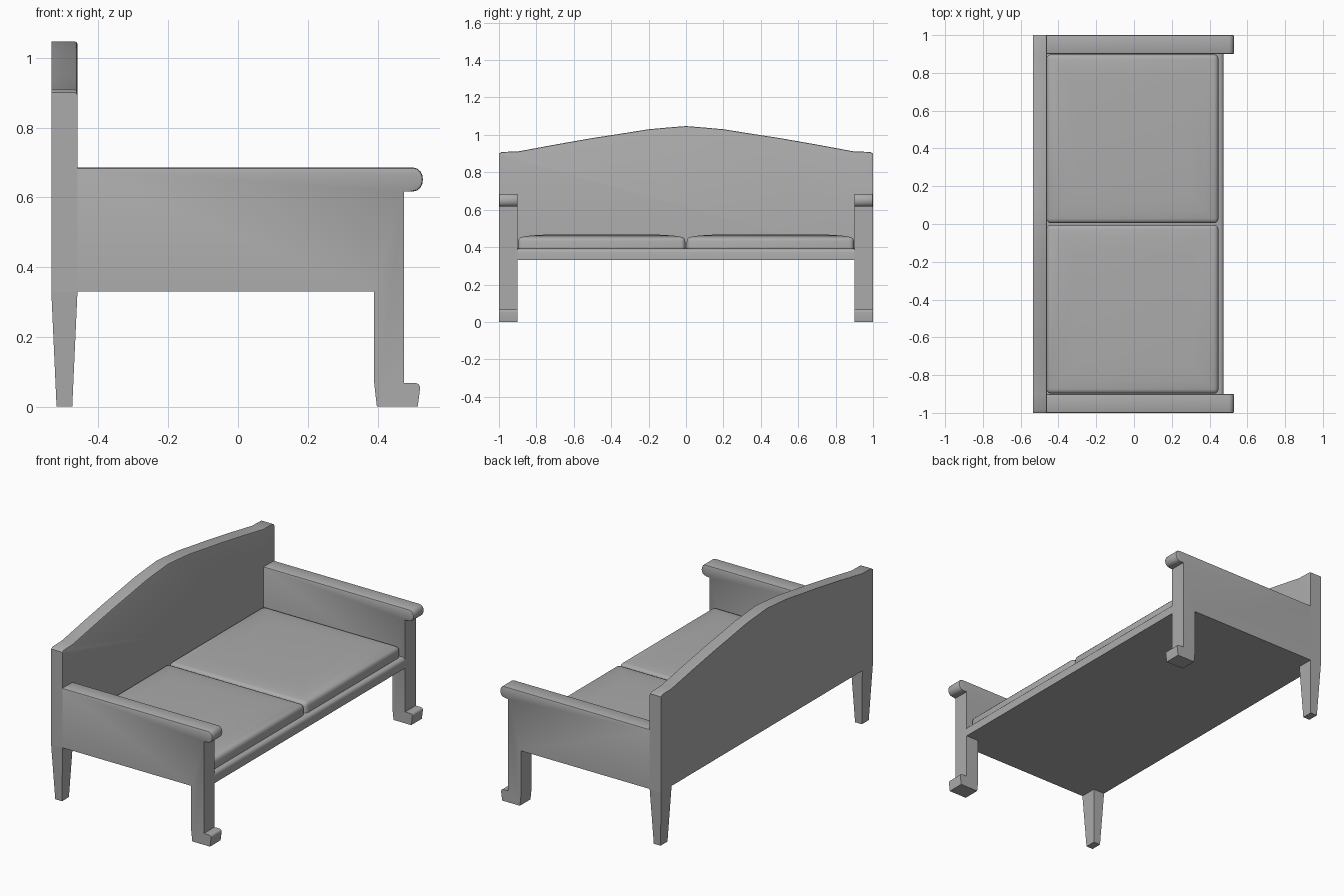
import bpy, bmesh, math
from mathutils import Vector

if "Cube" in bpy.data.objects:
    bpy.data.objects.remove(bpy.data.objects["Cube"])

grey = bpy.data.materials.new("grey")
grey.diffuse_color = (0.41, 0.41, 0.41, 1)
grey.use_nodes = True
grey.node_tree.nodes["Principled BSDF"].inputs["Base Color"].default_value = grey.diffuse_color


def finish(name, bm):
    bmesh.ops.recalc_face_normals(bm, faces=bm.faces)
    me = bpy.data.meshes.new(name)
    bm.to_mesh(me)
    bm.free()
    me.materials.append(grey)
    ob = bpy.data.objects.new(name, me)
    bpy.context.collection.objects.link(ob)
    bpy.ops.object.select_all(action='DESELECT')
    ob.select_set(True)
    bpy.context.view_layer.objects.active = ob
    bpy.ops.object.shade_smooth_by_angle(angle=math.radians(35))
    return ob


def extrude(points, offset):
    """Closed prism from a planar outline."""
    bm = bmesh.new()
    face = bm.faces.new([bm.verts.new(p) for p in points])
    res = bmesh.ops.extrude_face_region(bm, geom=[face], use_keep_orig=True)
    verts = [g for g in res['geom'] if isinstance(g, bmesh.types.BMVert)]
    bmesh.ops.translate(bm, verts=verts, vec=Vector(offset))
    bmesh.ops.recalc_face_normals(bm, faces=bm.faces)
    return bm


def box(x0, x1, y0, y1, z0, z1):
    return extrude([(x0, y0, z0), (x1, y0, z0), (x1, y1, z0), (x0, y1, z0)], (0, 0, z1 - z0))


def round_edges(bm, test, width, segments=2):
    edges = [e for e in bm.edges if test(e)]
    bmesh.ops.bevel(bm, geom=edges, offset=width, segments=segments,
                    profile=0.5, affect='EDGES', clamp_overlap=True)


def across(e):
    """Edge that does not run along the width of the sofa."""
    return abs(e.verts[0].co.y - e.verts[1].co.y) < 0.05


def arc(cx, cz, rx, rz, start, end, steps):
    angles = [math.radians(start + (end - start) * i / steps) for i in range(steps + 1)]
    return [(cx + rx * math.cos(a), cz + rz * math.sin(a)) for a in angles]


# Arched backrest panel
half = [(1, 0.90), (0.985, 0.909), (0.9, 0.911), (0.7, 0.948), (0.5, 0.983),
        (0.35, 1.006), (0.2, 1.03), (0.1, 1.039)]
outline = [(-1, 0.33), (1, 0.33)] + half + [(0, 1.047)] + [(-y, z) for y, z in reversed(half)]
bm = extrude([(-0.535, y, z) for y, z in outline], (0.075, 0, 0))
round_edges(bm, lambda e: all(v.co.x > -0.47 and v.co.z > 0.89 for v in e.verts)
            and abs(e.verts[0].co.y - e.verts[1].co.y) < 0.5, 0.008)
finish("backrest", bm)

# Arm panels: side, rolled nose, front leg and foot in one outline
arm = ([(-0.46, 0.33), (0.39, 0.33), (0.39, 0.07), (0.398, 0), (0.515, 0)]
       + arc(0.508, 0.053, 0.014, 0.015, 0, 90, 4) + [(0.475, 0.068), (0.475, 0.617)]
       + arc(0.503, 0.651, 0.027, 0.034, -90, 90, 8) + [(-0.46, 0.685)])
for s, side in ((1, "left"), (-1, "right")):
    bm = extrude([(x, s * 0.9, z) for x, z in arm], (0, s * 0.1, 0))
    round_edges(bm, lambda e: across(e) and all(
        v.co.z > 0.67 or (v.co.x > 0.502 and v.co.z > 0.6) for v in e.verts), 0.007)
    finish(side + "_arm", bm)

    # Tapered back leg
    bm = box(-0.535, -0.46, 0.9, 1.0, 0, 0.33)
    for v in bm.verts:
        if v.co.z < 0.1:
            v.co.x = -0.4975 + (v.co.x + 0.4975) * 0.6
            v.co.y = 0.95 + (v.co.y - 0.95) * 0.65
        v.co.y *= s
    finish(side + "_back_leg", bm)

    # Puffy seat cushion with a slightly raised middle
    bm = box(-0.463, 0.447, 0.004, 0.898, 0.38, 0.455)
    round_edges(bm, lambda e: any(v.co.z > 0.4 for v in e.verts), 0.024, 3)
    top = max(bm.faces, key=lambda f: f.calc_center_median().z)
    for width, lift in ((0.06, 0.007), (0.12, 0.005)):
        bmesh.ops.inset_region(bm, faces=[top], thickness=width)
        for v in top.verts:
            v.co.z += lift
    for v in bm.verts:
        v.co.y *= s
    finish(side + "_cushion", bm)

# Seat platform with a rounded front rail
bm = box(-0.47, 0.475, -0.9, 0.9, 0.33, 0.392)
round_edges(bm, lambda e: all(v.co.x > 0.46 and v.co.z > 0.38 for v in e.verts), 0.02, 3)
finish("seat", bm)
